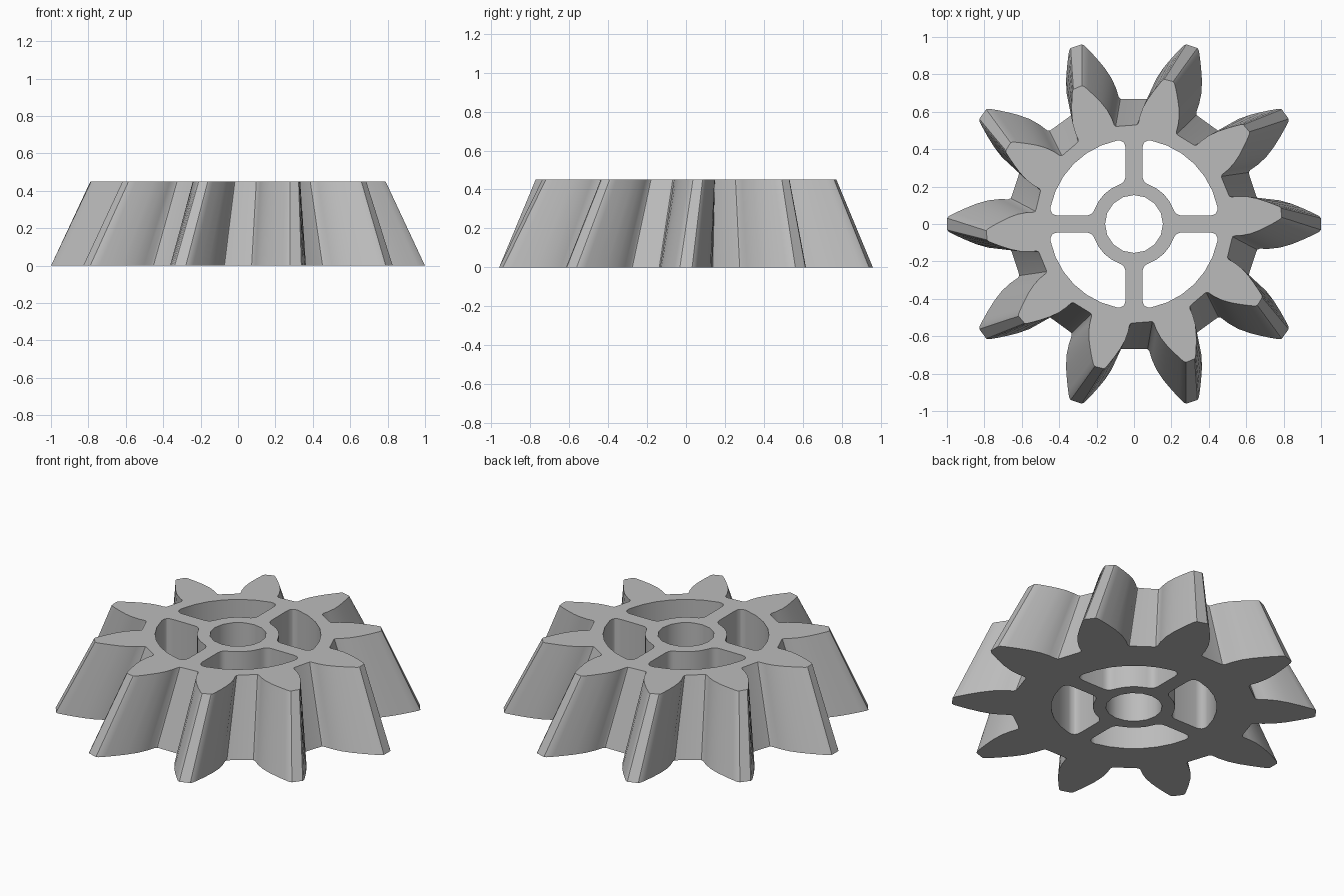
import bpy, bmesh
from math import sin, cos, asin, sqrt, pi, radians
from mathutils import Vector, Matrix

if "Cube" in bpy.data.objects:
    bpy.data.objects.remove(bpy.data.objects["Cube"], do_unlink=True)

TEETH = 10
HEIGHT = 0.45
TOP_SCALE = 0.79
TWIST = radians(4.4)


def polar(r, a):
    return Vector((r * cos(a), r * sin(a)))


def rounded(a, corner, b, steps=4):
    """Curve from a to b that rounds off the corner."""
    ts = [i / steps for i in range(steps + 1)]
    return [a * (1 - t) ** 2 + corner * 2 * t * (1 - t) + b * t * t for t in ts]


def arc(r, a0, a1, steps):
    return [polar(r, a0 + (a1 - a0) * i / steps) for i in range(1, steps)]


def turned(points, angle):
    rot = Matrix.Rotation(angle, 2)
    return [rot @ p for p in points]


def gear_outline():
    # Half a tooth as radius and angle, from root to tip
    half = [(0.67, 13.0), (0.673, 11.8), (0.685, 11.1), (0.73, 10.5),
            (0.79, 9.2), (0.85, 7.3), (0.91, 5.2), (0.96, 3.5),
            (0.99, 2.5), (1.0, 1.8)]
    tooth = [polar(r, -radians(a)) for r, a in half]
    tooth += [polar(r, radians(a)) for r, a in reversed(half)]
    return [p for i in range(TEETH) for p in turned(tooth, 2 * pi * i / TEETH)]


def window_outline(rim=0.455, hub=0.225, spoke=0.045):
    # Opening between two spokes, with rounded corners
    def corner(r, d):
        c = Vector((sqrt(r * r - spoke * spoke), spoke))
        return c, asin(spoke / r) + d / r

    def mirrored(pts):
        return [Vector((p.y, p.x)) for p in reversed(pts)]

    c_out, a_out = corner(rim, 0.05)
    c_in, a_in = corner(hub, 0.04)
    outer = rounded(c_out - Vector((0.05, 0)), c_out, polar(rim, a_out))
    inner = rounded(polar(hub, a_in), c_in, c_in + Vector((0.04, 0)))
    return (outer + arc(rim, a_out, pi / 2 - a_out, 6) + mirrored(outer)
            + mirrored(inner) + arc(hub, pi / 2 - a_in, a_in, 4) + inner)


# Outline loops: toothed edge (tapered and twisted), windows and bore (straight)
outline = gear_outline()
window = window_outline()
bore = [polar(0.155, 2 * pi * i / 16) for i in range(16)]
loops = [(outline, [p * TOP_SCALE for p in turned(outline, TWIST)])]
for i in range(4):
    w = turned(window, i * pi / 2)
    loops.append((w, w))
loops.append((bore, bore))

bm = bmesh.new()
caps = [[], []]
walls = []
for bottom, top in loops:
    rings = []
    for k, pts in enumerate((bottom, top)):
        ring = [bm.verts.new((p.x, p.y, HEIGHT * k)) for p in pts]
        n = len(ring)
        caps[k] += [bm.edges.new((ring[i], ring[(i + 1) % n])) for i in range(n)]
        rings.append(ring)
    walls.append(rings)

# Flat bottom and top faces with the openings left out
for k, edges in enumerate(caps):
    bmesh.ops.triangle_fill(bm, edges=edges, use_beauty=True,
                            normal=(0, 0, 1 if k else -1))

# Side walls
for low, high in walls:
    n = len(low)
    for i in range(n):
        j = (i + 1) % n
        bm.faces.new((low[i], low[j], high[j], high[i]))
bmesh.ops.recalc_face_normals(bm, faces=bm.faces[:])

mesh = bpy.data.meshes.new("bevel_gear")
bm.to_mesh(mesh)
bm.free()
gear = bpy.data.objects.new("bevel_gear", mesh)
bpy.context.collection.objects.link(gear)

# Plain grey material
grey = bpy.data.materials.new("plain_grey")
grey.use_nodes = True
colour = (0.5, 0.5, 0.5, 1)
grey.diffuse_color = colour
grey.node_tree.nodes["Principled BSDF"].inputs["Base Color"].default_value = colour
mesh.materials.append(grey)

bpy.ops.object.select_all(action='DESELECT')
gear.select_set(True)
bpy.context.view_layer.objects.active = gear
bpy.ops.object.shade_smooth_by_angle(angle=radians(30))
